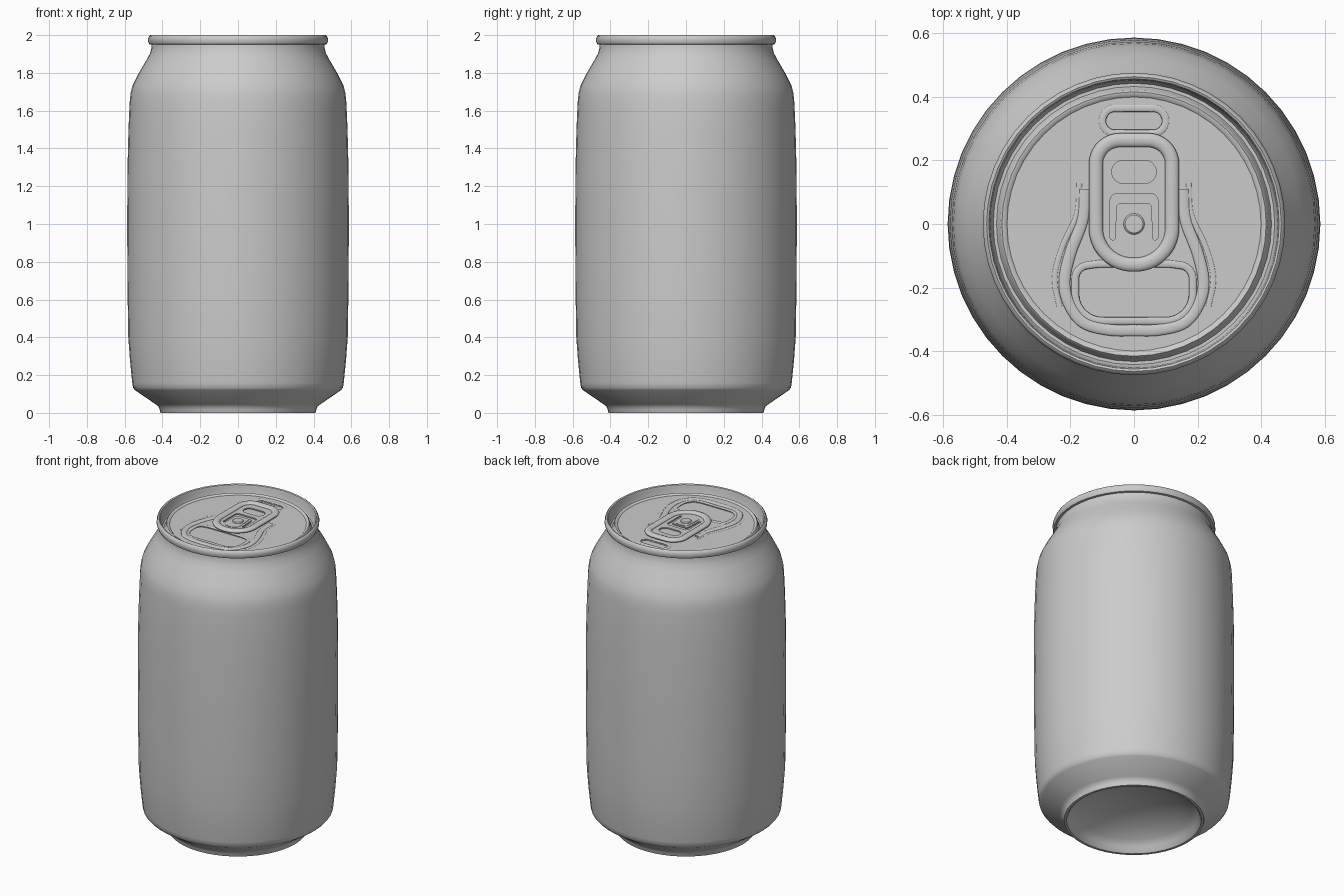
import bpy, bmesh, math
from mathutils import Vector

if "Cube" in bpy.data.objects:
    bpy.data.objects.remove(bpy.data.objects["Cube"])

SEG = 48
LID = 1.955   # height of the flat lid panel


def finish(ob, angle=35):
    bpy.ops.object.select_all(action='DESELECT')
    ob.select_set(True)
    bpy.context.view_layer.objects.active = ob
    if ob.type == 'CURVE' or ob.modifiers:
        bpy.ops.object.convert(target='MESH')
    bpy.ops.object.shade_smooth_by_angle(angle=math.radians(angle))
    return bpy.context.view_layer.objects.active


def lathe(name, prof):
    """Closed solid of revolution; first and last profile points lie on the axis."""
    bm = bmesh.new()
    rings = []
    for r, z in prof:
        if r == 0:
            rings.append([bm.verts.new((0, 0, z))] * SEG)
        else:
            rings.append([bm.verts.new((r * math.cos(2 * math.pi * i / SEG),
                                        r * math.sin(2 * math.pi * i / SEG), z)) for i in range(SEG)])
    for a, b in zip(rings, rings[1:]):
        for i in range(SEG):
            j = (i + 1) % SEG
            bm.faces.new(list(dict.fromkeys((a[i], a[j], b[j], b[i]))))
    bmesh.ops.recalc_face_normals(bm, faces=bm.faces[:])
    me = bpy.data.meshes.new(name)
    bm.to_mesh(me)
    bm.free()
    ob = bpy.data.objects.new(name, me)
    bpy.context.collection.objects.link(ob)
    return ob


def rounded(half, steps=7):
    """Mirror (x, y, radius) corners across x = 0 and round each one."""
    c = half + [(-x, y, r) for x, y, r in reversed(half)]
    pts = []
    for i, (x, y, r) in enumerate(c):
        p = Vector((x, y))
        a = Vector(c[i - 1][:2]) - p
        b = Vector(c[(i + 1) % len(c)][:2]) - p
        half_ang = a.angle(b) / 2
        d = min(r / math.tan(half_ang), a.length * .49, b.length * .49)
        rr = d * math.tan(half_ang)
        mid = p + (a.normalized() + b.normalized()).normalized() * rr / math.sin(half_ang)
        s, e = p + a.normalized() * d - mid, p + b.normalized() * d - mid
        for k in range(steps):
            v = s.lerp(e, k / (steps - 1)).normalized() * rr
            pts.append(mid + v)
    return pts


def curve(name, outlines, z, dims='2D', cyclic=True):
    cu = bpy.data.curves.new(name, 'CURVE')
    cu.dimensions = dims
    for pts in outlines:
        s = cu.splines.new('POLY')
        s.points.add(len(pts) - 1)
        for q, p in zip(s.points, pts):
            q.co = (p[0], p[1], 0, 1)
        s.use_cyclic_u = cyclic
    ob = bpy.data.objects.new(name, cu)
    ob.location.z = z
    bpy.context.collection.objects.link(ob)
    return ob


def plate(name, outlines, z, half_thick):
    ob = curve(name, outlines, z)
    ob.data.fill_mode = 'BOTH'
    ob.data.extrude = half_thick
    return finish(ob)


def bead(name, pts, z, radius, flat=.5, cyclic=True):
    ob = curve(name, [pts], z, '3D', cyclic)
    ob.data.bevel_depth = radius
    ob.data.bevel_resolution = 3
    ob.data.use_fill_caps = not cyclic
    ob.scale.z = flat
    return finish(ob, 60)


def smooth_path(p, n=6):
    """Catmull-Rom through the points."""
    p = [Vector(q) for q in p]
    p = [2 * p[0] - p[1]] + p + [2 * p[-1] - p[-2]]
    out = []
    for a, b, c, d in zip(p, p[1:], p[2:], p[3:]):
        for k in range(n):
            t = k / n
            out.append(.5 * (2 * b + (c - a) * t + (2 * a - 5 * b + 4 * c - d) * t * t
                             + (3 * b - a - 3 * c + d) * t ** 3))
    return out + [p[-2]]


# Can body: domed base, wall, neck, seamed rim and lid in one profile
body = lathe("can_body", [
    (0, .15), (.13, .14), (.25, .11), (.34, .065), (.375, .035), (.388, .005), (.395, 0),
    (.41, 0), (.416, .02), (.422, .035), (.435, .045), (.545, .12), (.556, .133), (.56, .16),
    (.572, .28), (.581, .4), (.585, .65), (.587, 1.0), (.585, 1.3), (.58, 1.5), (.574, 1.64),
    (.569, 1.69), (.558, 1.735), (.525, 1.8), (.485, 1.868), (.465, 1.905), (.458, 1.935), (.457, 1.95),
    (.470, 1.952), (.476, 1.965), (.476, 1.982), (.471, 1.995), (.464, 2.0), (.457, 1.996),
    (.453, 1.98), (.449, 1.935), (.443, 1.925), (.433, 1.925), (.427, 1.935), (.422, 1.957),
    (.416, 1.963), (.408, 1.962), (.400, LID), (0, LID)])

# Shallow pressed pockets in the lid: mouth and finger well
mouth = rounded([(.11, -.125, .05), (.185, -.135, .06), (.185, -.305, .12)])
well = rounded([(.09, .357, .032), (.09, .293, .032)])
for nm, outline in (("mouth_cutter", mouth), ("well_cutter", well)):
    cutter = plate(nm, [outline], LID, .012)
    bm = bmesh.new()
    bm.from_mesh(cutter.data)
    bmesh.ops.remove_doubles(bm, verts=bm.verts[:], dist=1e-5)
    bmesh.ops.recalc_face_normals(bm, faces=bm.faces[:])
    bm.to_mesh(cutter.data)
    bm.free()
    cutter.hide_render = True
    cutter.hide_set(True)
    m = body.modifiers.new(nm, 'BOOLEAN')
    m.operation, m.solver, m.object = 'DIFFERENCE', 'EXACT', cutter
finish(body)
for nm in ("mouth_cutter", "well_cutter"):
    bpy.data.objects.remove(bpy.data.objects[nm])

# Raised beads pressed around the mouth and the finger well
right = [(.155, .11), (.163, .01), (.2, -.09), (.219, -.18), (.205, -.25), (.16, -.31), (.08, -.333)]
path = smooth_path(right + [(0, -.335)] + [(-x, y) for x, y in reversed(right)])
bead("mouth_bead", path, LID, .018, .4, False)
bead("mouth_edge", mouth, LID - .001, .012, .4)
bead("well_edge", rounded([(.1, .365, .04), (.1, .285, .04)]), LID - .002, .012, .4)
for s, side in ((1, "right"), (-1, "left")):
    bead("outer_bead_" + side, smooth_path([(s * .172, .13), (s * .18, .03), (s * .225, -.07), (s * .25, -.17),
                                            (s * .235, -.26)]), LID - .001, .009, .4, False)

# Pull tab: curled rim, web with two openings, tongue and rivet
bead("tab_rim", rounded([(.12, .264, .075), (.12, -.128, .115)], 12), LID + .016, .022, .6)
plate("tab_web", [rounded([(.12, .264, .075), (.12, -.128, .115)], 12),
                  rounded([(.07, .2, .035), (.07, .128, .035)]),
                  rounded([(.075, .095, .02), (.075, -.05, .01), (.06, -.05, .005), (.055, .065, .012)])],
      LID + .012, .004)
plate("rivet_tongue", [rounded([(.04, .055, .012), (.05, -.085, .035)])], LID + .014, .004)
rivet = lathe("rivet", [(0, LID), (.033, LID), (.033, LID + .02), (.028, LID + .025), (0, LID + .026)])
finish(rivet)
